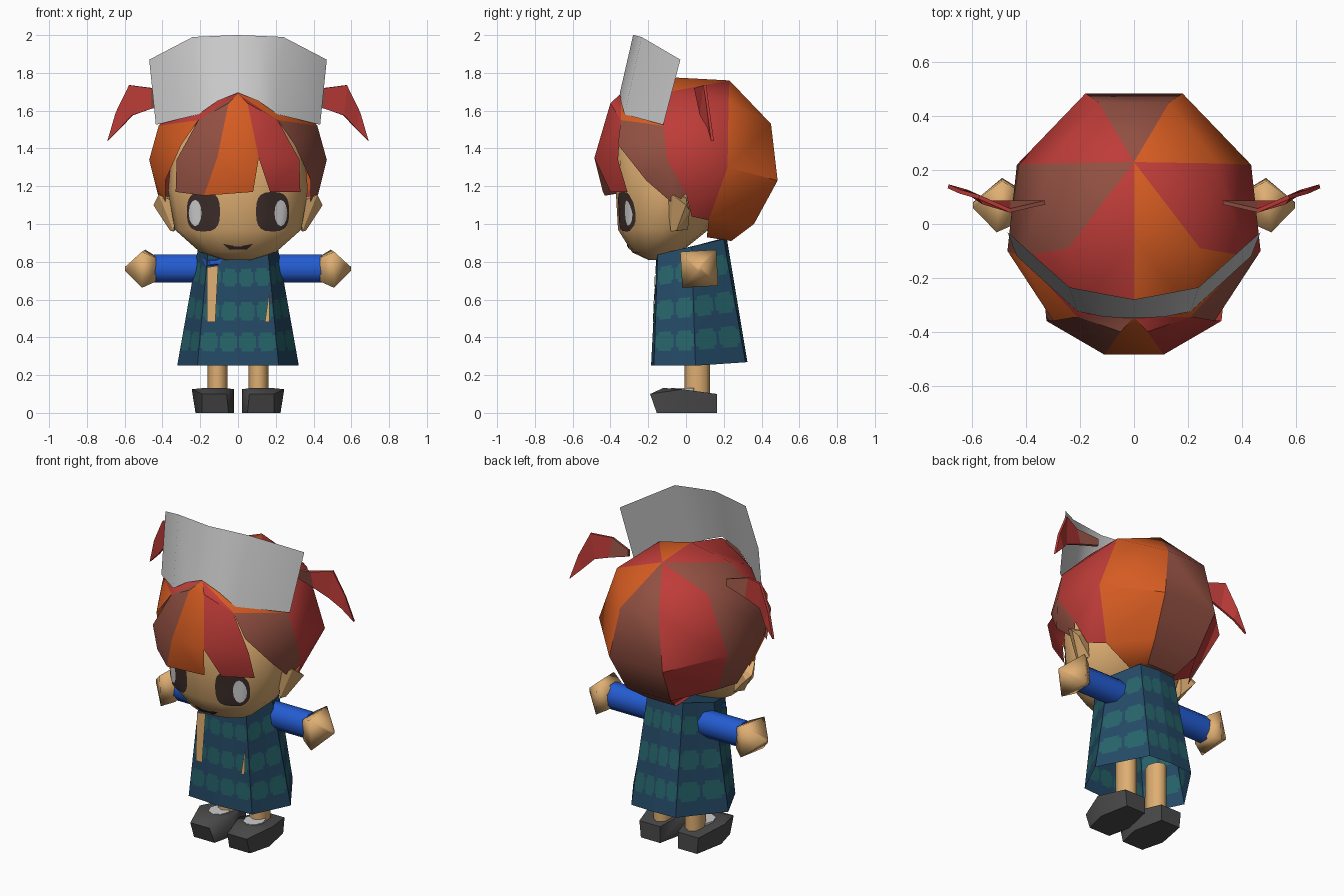
import bpy, bmesh, math
from mathutils import Vector
from mathutils.bvhtree import BVHTree

if "Cube" in bpy.data.objects:
    bpy.data.objects.remove(bpy.data.objects["Cube"])

# ten flat colours
def lin(c):
    c /= 255
    return c / 12.92 if c <= 0.04045 else ((c + 0.055) / 1.055) ** 2.4

M = {}
for n, rgb in {"red": (190, 60, 56), "orange": (214, 92, 34), "brown": (146, 80, 66),
               "skin": (222, 174, 114), "blue": (36, 92, 210), "navy": (36, 74, 102),
               "teal": (38, 100, 106), "charcoal": (74, 74, 74), "pale_grey": (205, 205, 205),
               "dark_brown": (60, 45, 42)}.items():
    M[n] = bpy.data.materials.new(n)
    M[n].diffuse_color = (*[lin(c) for c in rgb], 1)


def finish(name, bm, mats, smooth=40):
    bmesh.ops.recalc_face_normals(bm, faces=bm.faces)
    me = bpy.data.meshes.new(name)
    bm.to_mesh(me)
    bm.free()
    for m in mats:
        me.materials.append(M[m])
    ob = bpy.data.objects.new(name, me)
    bpy.context.collection.objects.link(ob)
    if smooth:
        bpy.ops.object.select_all(action='DESELECT')
        ob.select_set(True)
        bpy.context.view_layer.objects.active = ob
        bpy.ops.object.shade_smooth_by_angle(angle=math.radians(smooth))
    return ob


def loft(name, rings, mat, smooth=40, caps=True, rule=None, mats=None):
    bm = bmesh.new()
    vs = [[bm.verts.new(p) for p in r] for r in rings]
    n = len(rings[0])
    for i in range(len(vs) - 1):
        for j in range(n):
            k = (j + 1) % n
            f = bm.faces.new((vs[i][j], vs[i][k], vs[i + 1][k], vs[i + 1][j]))
            if rule:
                f.material_index = rule(i, j)
    if caps:
        bm.faces.new(vs[0])
    bm.faces.new(vs[-1])
    return finish(name, bm, mats or [mat], smooth)


def hull(name, pts, mat, smooth=0):
    bm = bmesh.new()
    for p in pts:
        bm.verts.new(p)
    bmesh.ops.convex_hull(bm, input=bm.verts)
    return finish(name, bm, [mat], smooth)


def ring(cx, cy, rx, ry, n, start=0.0):
    return [(cx + rx * math.cos(start + 2 * math.pi * i / n),
             cy + ry * math.sin(start + 2 * math.pi * i / n)) for i in range(n)]


def decal(name, outline, target, mat, off):
    # thin plate laid on the front of the target, outline given in x, z
    tb = bmesh.new()
    tb.from_mesh(target.data)
    tree = BVHTree.FromBMesh(tb)
    cx = sum(p[0] for p in outline) / len(outline)
    cz = sum(p[1] for p in outline) / len(outline)

    def put(x, z):
        hit, nor, _, _ = tree.ray_cast(Vector((x, -2, z)), Vector((0, 1, 0)))
        return hit + Vector((0, -off, 0)) if hit else Vector((x, -0.2, z))
    bm = bmesh.new()
    rows = [[bm.verts.new(put(cx + (x - cx) * t, cz + (z - cz) * t)) for x, z in outline]
            for t in (1, 0.7, 0.35)]
    n = len(outline)
    for a, b in zip(rows, rows[1:]):
        for j in range(n):
            bm.faces.new((a[j], a[(j + 1) % n], b[(j + 1) % n], b[j]))
    bm.faces.new(rows[-1])
    tb.free()
    ob = finish(name, bm, [mat], 40)
    if sum(p.normal.y for p in ob.data.polygons) > 0:
        ob.data.flip_normals()


# head
levels = [(.81, .07, -.2, -.1), (.85, .2, -.285, -.03), (.97, .335, -.36, .12),
          (1.18, .37, -.372, .2), (1.4, .35, -.365, .2), (1.52, .24, -.25, .12)]
head = loft("head", [[(x, y, z) for x, y in ring(0, (f + b) / 2, w, (b - f) / 2, 16)]
                     for z, w, f, b in levels], "skin", 60)

# eyes, mouth
for s, side in ((-1, "left"), (1, "right")):
    eye = [(s * .183 + .088 * math.copysign(abs(math.cos(a)) ** .7, math.cos(a)),
            1.065 + .105 * math.copysign(abs(math.sin(a)) ** .7, math.sin(a)))
           for a in [math.pi * i / 10 for i in range(20)]]
    decal(side + "_eye", eye, head, "dark_brown", .006)
    decal(side + "_eye_shine", ring(s * .227, 1.058, .034, .07, 12), head, "pale_grey", .011)
decal("mouth", [(-.08, .895), (-.04, .88), (.04, .88), (.08, .895), (.045, .864), (-.045, .864)],
      head, "dark_brown", .008)

# hair: named points on the right half, "-" means mirrored
H = {"P": (0, .23, 1.76), "C": (0, -.05, 1.775), "A": (0, -.345, 1.69), "k": (.2, -.31, 1.6),
     "a1": (.13, .45, 1.53), "a2": (.18, .485, 1.23), "a3": (.15, .36, 1.0), "a4": (.1, .24, .91),
     "b1": (.31, .225, 1.64), "b2": (.435, .22, 1.3), "b3": (.3, .12, 1.02), "b4": (.12, .11, .93),
     "c1": (.245, -.09, 1.7), "c2": (.42, -.12, 1.52), "c3": (.47, -.1, 1.34),
     "c4": (.425, 0, 1.16), "c5": (.365, .03, 1.04), "d1": (.21, -.345, 1.55),
     "e1": (.3, -.36, 1.42), "f": (.385, -.21, 1.23), "t": (.385, -.06, 1.1),
     "p1": (.05, -.4, 1.64), "p2": (.11, -.485, 1.35), "q1": (.325, -.36, 1.34),
     "r1": (.33, -.31, 1.17), "r2": (.17, -.4, 1.17), "l": (.18, -.43, 1.15), "m": (.08, -.44, 1.17)}
panels = {  # (right colour, left colour): faces
    ("orange", "red"): ["P b1 a1", "a1 b1 b2 a2", "a2 b2 b3 a3", "a3 b3 b4 a4",
                        "P C c1", "C A k c1", "A d1 k", "k d1 c2", "k c2 c1"],
    ("red", "brown"): ["P c1 b1", "b1 c1 c2", "b1 c2 c3 b2", "b2 c3 c4", "b2 c4 c5 b3",
                       "A p1 d1", "d1 p1 p2 q1"],
    ("brown", "orange"): ["d1 e1 c2", "e1 c3 c2", "e1 f c3", "f t c3", "t c4 c3"],
    ("brown", None): ["P a1 -a1", "a1 a2 -a2 -a1", "a2 a3 -a3 -a2", "a3 a4 -a4 -a3",
                      "a4 b4 -b4 -a4", "-q1 -p2 -l -r1"],
    ("orange", None): ["A -p1 p1", "-p1 p1 p2 -p2", "-p2 p2 m -l"],
    ("red", None): ["q1 p2 r2 r1"]}
bm = bmesh.new()
cache = {}


def hv(key, flip):
    neg = key.startswith("-") != flip
    x, y, z = H[key.lstrip("-")]
    k = (-x if neg else x, y, z)
    if k not in cache:
        cache[k] = bm.verts.new(k)
    return cache[k]


hair_mats = ["red", "orange", "brown"]
for colours, faces in panels.items():
    for flip, col in enumerate(colours):
        for f in faces if col else []:
            bm.faces.new([hv(k, bool(flip)) for k in f.split()]).material_index = hair_mats.index(col)
finish("hair", bm, hair_mats, 40)

# headscarf band
top = [(0, -.28, 2.0), (.24, -.235, 1.99), (.47, -.03, 1.87)]
low = [(0, -.35, 1.695), (.11, -.345, 1.65), (.21, -.325, 1.58), (.435, -.12, 1.525)]
top.insert(1, (.11, -.26, 1.996))
bm = bmesh.new()
rows = [[bm.verts.new((-x, y, z)) for x, y, z in r[:0:-1]] + [bm.verts.new(p) for p in r]
        for r in (top, low)]
for j in range(6):
    bm.faces.new((rows[0][j], rows[1][j], rows[1][j + 1], rows[0][j + 1]))
finish("headscarf", bm, ["pale_grey"], 40)

# dress: eight panels, each split into woven patches
lo = [(0, -.185, .25), (.215, -.17, .25), (.322, .05, .25), (.15, .315, .268), (0, .325, .27)]
hi = [(0, -.155, .83), (.16, -.15, .84), (.21, .03, .88), (.12, .2, .92), (0, .215, .93)]


def around(half):
    return [Vector(p) for p in half] + [Vector((-x, y, z)) for x, y, z in half[3:0:-1]]


cuts = [0, .03, .09, .41, .47]
cols = cuts + [c + .5 for c in cuts]
bands = [0, .13, .16, .27, .3, .41, .44, .55, .58, .72, .75, .85, .88, 1]
L, U = around(lo), around(hi)
rings = []
for v in bands:
    base = [a.lerp(b, v) for a, b in zip(L, U)]
    rings.append([base[i].lerp(base[(i + 1) % 8], u) for i in range(8) for u in cols])


def patch(i, j):
    c, r = j % 5, i % 4
    if i in (0, len(bands) - 2) or r == 0:
        return 0
    return 1 if c == 2 or (r == 2 and c in (1, 3)) else 0


dress = loft("dress", rings, None, 30, False, patch, ["navy", "teal"])
decal("left_slit", [(-.165, .77), (-.105, .78), (-.12, .48), (-.165, .48)], dress, "skin", .009)
decal("right_slit", [(.168, .66), (.142, .48), (.166, .48)], dress, "skin", .009)
decal("collar", [(-.19, .82), (-.08, .82), (-.1, .785), (-.17, .775)], dress, "blue", .006)

for s, side in ((-1, "left_"), (1, "right_")):
    # ear
    hull(side + "ear", [(s * x, y, z) for x, y, z in
         [(.34, -.1, 1.12), (.34, -.08, .96), (.33, .01, .97), (.36, -.05, .965),
          (.42, -.07, 1.155), (.448, .0, 1.1), (.42, .02, 1.07), (.34, .0, 1.14)]], "skin")
    # sleeve and hand
    loft(side + "sleeve", [[(s * x, y, z) for y, z in ring(.07, .765, .07, .08, 8, math.pi / 8)]
                           for x in (.1, .28, .445)], "blue", 50)
    loft(side + "hand", [[(s * (x + k * (y - .07)), y, z)
                          for y, z in ring(.07, .763, r, r, 4, math.pi / 4 + .06)]
                         for x, r, k in ((.435, .09, 0), (.5, .135, -.1), (.598, .014, 0))],
         "skin", 85)
    # leg
    loft(side + "leg", [[(x, y, z) for x, y in ring(s * .108, .06, .053, .068, 8)]
                        for z in (.08, .4)], "skin", 60)
    # shoe and sock opening
    hull(side + "shoe", [(s * x, y, z) for x, y, z in
         [(.05, -.155, 0), (.19, -.155, 0), (.02, -.02, 0), (.225, -.02, 0),
          (.06, .165, 0), (.19, .165, 0), (.06, -.19, .1), (.19, -.19, .1),
          (.07, -.12, .132), (.18, -.12, .132), (.02, -.02, .125), (.245, -.02, .125),
          (.06, .165, .1), (.2, .165, .1)]], "charcoal", 50)
    hull(side + "sock", [(s * x, y, z) for z in (.11, .131) for x, y in
         ring(.118, -.01, .06, .07, 8)], "pale_grey")
    # pigtail
    bm = bmesh.new()
    up = [(.33, .08, 1.69), (.46, .05, 1.72), (.575, .1, 1.735), (.645, .12, 1.59), (.69, .14, 1.44)]
    dn = [(.33, .08, 1.65), (.46, .08, 1.61), (.56, .08, 1.575), (.62, .12, 1.51)]
    a = [bm.verts.new((s * x, y, z)) for x, y, z in up]
    b = [bm.verts.new((s * x, y, z)) for x, y, z in dn]
    for j in range(3):
        bm.faces.new((a[j], b[j], b[j + 1], a[j + 1])).material_index = 1 if j == 0 else 0
    bm.faces.new((a[3], b[3], a[4]))
    ob = finish(side + "pigtail", bm, ["red", "brown"], 0)
    m = ob.modifiers.new("thickness", 'SOLIDIFY')
    m.thickness, m.offset = .015, 0

for m in bpy.data.materials:
    if m.users and not m.is_grease_pencil:
        m.use_nodes = True
        m.node_tree.nodes["Principled BSDF"].inputs["Base Color"].default_value = m.diffuse_color
